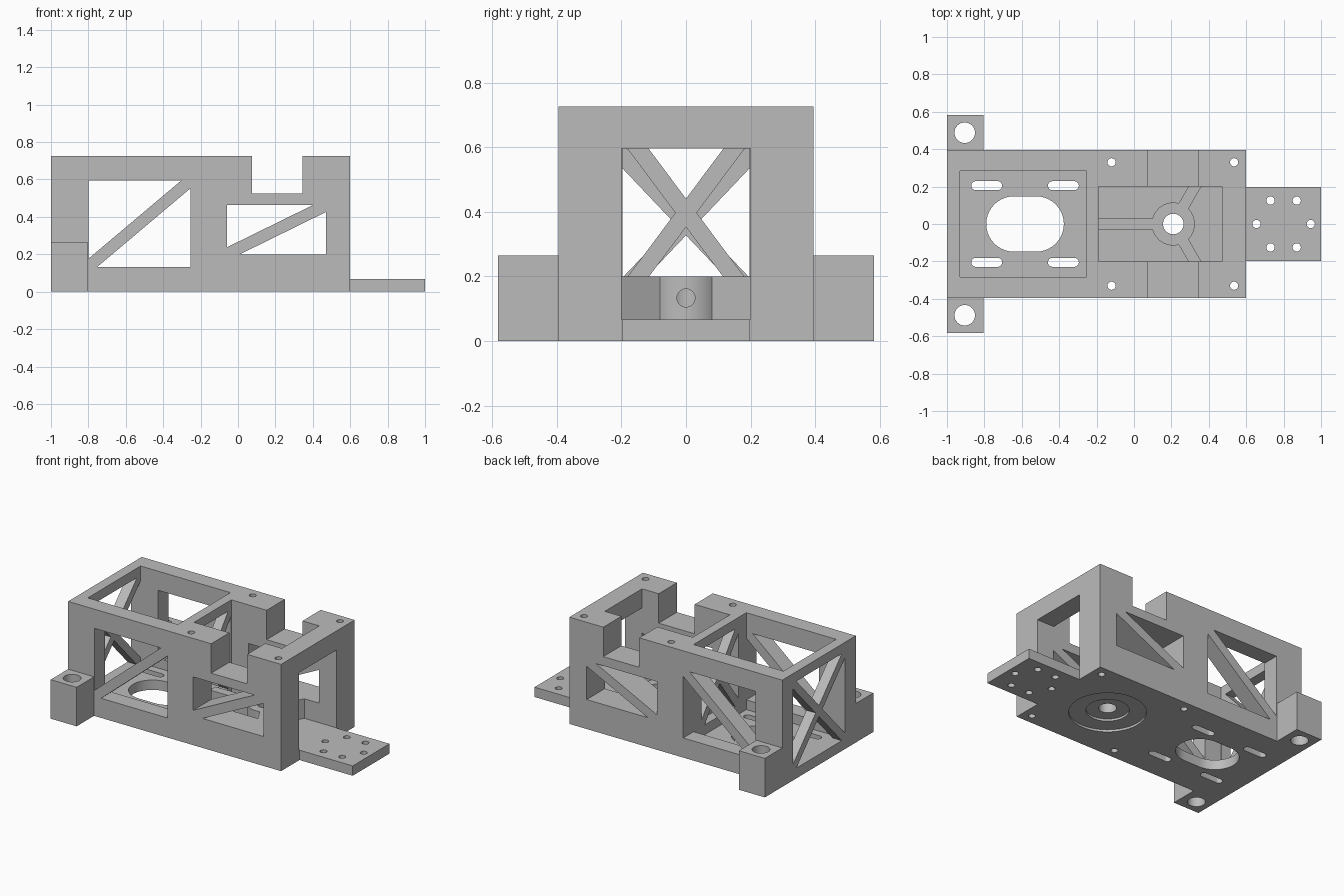
import bpy, bmesh, math
from math import cos, sin, pi, radians
from mathutils import Vector

cube = bpy.data.objects.get("Cube")
if cube:
    bpy.data.objects.remove(cube, do_unlink=True)

grey = bpy.data.materials.new("plain grey")
grey.use_nodes = True
grey.diffuse_color = (0.5, 0.5, 0.5, 1)
grey.node_tree.nodes["Principled BSDF"].inputs["Base Color"].default_value = (0.5, 0.5, 0.5, 1)


def prism(bm, pts, axis, lo, hi):
    """Extrude a 2D outline along an axis; outline is (x,y), (x,z) or (y,z)."""
    def place(p, t):
        return {"z": (p[0], p[1], t), "y": (p[0], t, p[1]), "x": (t, p[0], p[1])}[axis]
    n = len(pts)
    a = [bm.verts.new(place(p, lo)) for p in pts]
    b = [bm.verts.new(place(p, hi)) for p in pts]
    faces = [bm.faces.new(a), bm.faces.new(b)]
    for i in range(n):
        j = (i + 1) % n
        faces.append(bm.faces.new((a[i], a[j], b[j], b[i])))
    bmesh.ops.recalc_face_normals(bm, faces=faces)


def rect(x0, x1, y0, y1):
    return [(x0, y0), (x1, y0), (x1, y1), (x0, y1)]


def circle(x, y, r, n=32):
    return [(x + r * cos(2 * pi * i / n), y + r * sin(2 * pi * i / n)) for i in range(n)]


def slot(x0, x1, y, r, n=12):
    """Stadium outline whose ends reach x0 and x1."""
    right = [(x1 - r + r * cos(t), y + r * sin(t)) for t in (pi * i / n - pi / 2 for i in range(n + 1))]
    left = [(x0 + r - r * cos(t), y - r * sin(t)) for t in (pi * i / n - pi / 2 for i in range(n + 1))]
    return right + left


def solid(name, prisms):
    bm = bmesh.new()
    for p in prisms:
        prism(bm, *p)
    me = bpy.data.meshes.new(name)
    bm.to_mesh(me)
    bm.free()
    me.materials.append(grey)
    ob = bpy.data.objects.new(name, me)
    bpy.context.collection.objects.link(ob)
    return ob


def part(name, shape, *cut_groups):
    """Make a solid, subtract each group of separate prisms, and shade it."""
    ob = solid(name, [shape])
    cutters = []
    for group in cut_groups:
        c = solid("cutter", group)
        c.hide_render = True
        m = ob.modifiers.new("cut", "BOOLEAN")
        m.operation, m.solver, m.object = "DIFFERENCE", "EXACT", c
        cutters.append(c)
    bpy.context.view_layer.update()
    done = bpy.data.meshes.new_from_object(ob.evaluated_get(bpy.context.evaluated_depsgraph_get()))
    ob.modifiers.clear()
    ob.data = done
    for c in cutters:
        bpy.data.objects.remove(c, do_unlink=True)
    for o in bpy.context.selected_objects:
        o.select_set(False)
    ob.select_set(True)
    bpy.context.view_layer.objects.active = ob
    bpy.ops.object.shade_smooth_by_angle(angle=radians(30))
    return ob


def diagonal_window(x0, x1, z0, z1, dx, dz):
    """Two triangles that leave a rising brace between them."""
    return [([(x0, z1), (x0, z0 + dz), (x1 - dx, z1)], "y", -0.5, 0.5),
            ([(x1, z0), (x1, z1 - dz), (x0 + dx, z0)], "y", -0.5, 0.5)]


def cross_window(w, z0, z1, d, lo, hi):
    """Four triangles that leave an X brace between them."""
    c, h = (z0 + z1) / 2, (z1 - z0) / 2
    e = d * w / h
    tris = []
    for s in (1, -1):
        tris.append(([(-w + e, c + s * h), (w - e, c + s * h), (0, c + s * d)], "x", lo, hi))
        tris.append(([(s * w, c - h + d), (s * w, c + h - d), (s * e, c)], "x", lo, hi))
    return tris


FLOOR = 0.067
HUB = 0.21
sides = (1, -1)

# Main frame: open box with two bays, braced windows and a saddle notch
part("frame", (rect(-1, 0.6, -0.395, 0.395), "z", 0, 0.725),
     [(rect(-0.93, -0.255, -0.283, 0.283), "z", FLOOR, 0.9),
      (rect(-0.19, 0.47, -0.2, 0.2), "z", FLOOR, 0.9)],
     [(rect(-0.2, 0.2, FLOOR, 0.595), "x", 0.4, 0.7)],
     [(rect(0.075, 0.345, 0.525, 0.9), "y", -0.5, 0.5)],
     diagonal_window(-0.8, -0.255, 0.133, 0.595, 0.048, 0.043),
     diagonal_window(-0.06, 0.47, 0.2, 0.463, 0.07, 0.037),
     cross_window(0.28, 0.07, 0.66, 0.038, -1.1, -0.91),
     cross_window(0.197, 0.133, 0.66, 0.044, -0.275, -0.17),
     # floor opening, slots and the column bolt holes
     [(slot(-0.79, -0.375, 0, 0.148, 20), "z", -0.1, 0.1)]
     + [(slot(x, x + 0.165, s * 0.205, 0.024), "z", -0.1, 0.1) for x in (-0.87, -0.46) for s in sides]
     + [(circle(x, s * 0.33, 0.022, 20), "z", -0.1, 0.9) for x in (-0.12, 0.535) for s in sides],
     # stepped recess under the hub
     [(circle(HUB, 0, 0.237, 64), "z", -0.1, 0.015)],
     [(circle(HUB, 0, 0.132, 48), "z", -0.1, 0.03)],
     [(circle(HUB, 0, 0.055), "z", -0.1, 0.1)])

# Hub: ring with three arms reaching the bay walls
R, W = 0.115, 0.03
half = math.asin(W / R)
outline = []
for angle, length in ((60, 0.255), (180, 0.401), (300, 0.255)):
    a = radians(angle)
    for off in (-W, W):
        outline.append((HUB + length * cos(a) - off * sin(a), length * sin(a) + off * cos(a)))
    start, span = a + half, radians(120) - 2 * half
    for i in range(17):
        t = start + span * i / 16
        outline.append((HUB + R * cos(t), R * sin(t)))
part("hub", (outline, "z", FLOOR - 0.005, 0.2),
     [(circle(HUB, 0, 0.055), "z", 0, 0.3)],
     [(circle(0, 0.133, 0.028, 24), "x", HUB, 0.4)])

# Mounting ears on both sides
for s, name in ((1, "left_ear"), (-1, "right_ear")):
    y0, y1 = sorted((s * 0.395, s * 0.582))
    part(name, (rect(-1, -0.805, y0, y1), "z", 0, 0.265),
         [(circle(-0.905, s * 0.488, 0.055), "z", -0.1, 0.4)])

# Flat tab with six screw holes
spots = [(x, s * 0.125) for x in (0.73, 0.87) for s in sides] + [(0.655, 0), (0.945, 0)]
part("end_tab", (rect(0.6, 1, -0.197, 0.197), "z", 0, FLOOR),
     [(circle(x, y, 0.022, 20), "z", -0.1, 0.2) for x, y in spots])
